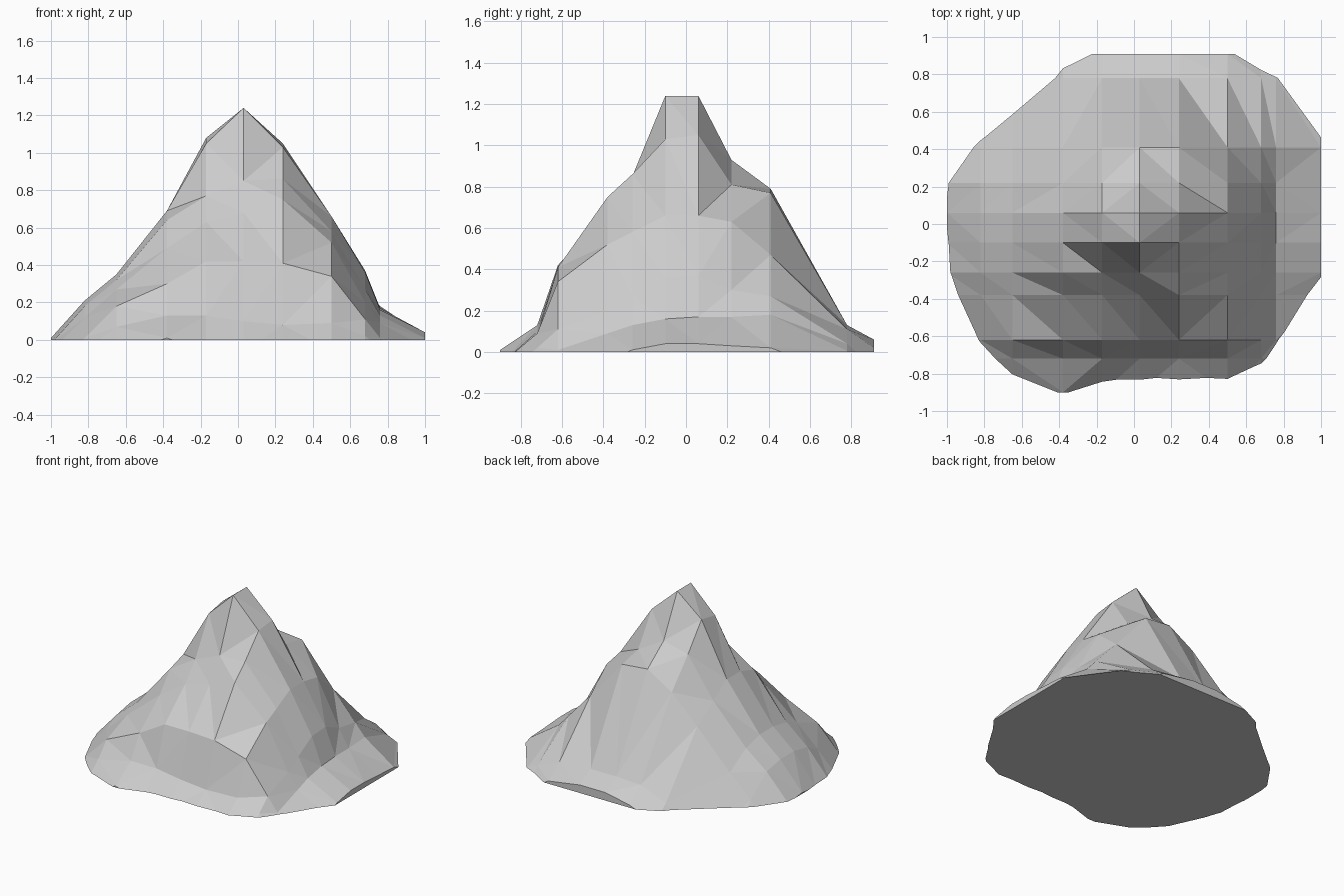
import bpy, bmesh

if "Cube" in bpy.data.objects:
    bpy.data.objects.remove(bpy.data.objects["Cube"])

# Survey grid: column x, row y, and heights in hundredths (negative = outside the foot)
X = [-1, -.82, -.65, -.38, -.17, .03, .24, .5, .68, .76, 1]
Y = [-.9, -.72, -.62, -.38, -.26, -.1, .06, .22, .41, .78, .91]
H = [
    [-40, -20, -8, 1, -6, -6, -5, -6, -12, -18, -40],
    [-30, -6, 7, 13, 13, 10, 8, 9, 2, -4, -30],
    [-15, 1, 18, 30, 42, 42, 41, 34, 11, 1, -20],
    [-6, 12, 27, 49, 63, 68, 75, 52, 20, 9, -4],
    [-2, 18, 32, 64, 77, 85, 86, 58, 27, 13, 1],
    [-1, 21, 35, 69, 105, 124, 103, 66, 36, 16, 4],
    [1, 21, 35, 69, 108, 124, 105, 66, 37, 17, 4],
    [-1, 18, 31, 59, 88, 93, 81, 63, 30, 17, 3],
    [-15, 4, 20, 47, 67, 79, 77, 47, 27, 18, 2],
    [-50, -35, -22, 4, 12, 13, 13, 11, 4, 0.5, -12],
    [-60, -50, -25, -6, 2, 6, 6, 2, -8, -12, -40],
]

bm = bmesh.new()
grid = [[bm.verts.new((x, y, h / 100)) for x, h in zip(X, row)]
        for y, row in zip(Y, H)]

# Faceted slopes: split each cell along its flatter diagonal
for j in range(len(Y) - 1):
    for i in range(len(X) - 1):
        a, b = grid[j][i], grid[j][i + 1]
        c, d = grid[j + 1][i + 1], grid[j + 1][i]
        if abs(a.co.z - c.co.z) < abs(b.co.z - d.co.z):
            tris = ((a, b, c), (a, c, d))
        else:
            tris = ((a, b, d), (b, c, d))
        for t in tris:
            bm.faces.new(t)

# Skirt dropped from the border, then everything below ground is cut off
border = [e for e in bm.edges if e.is_boundary]
skirt = bmesh.ops.extrude_edge_only(bm, edges=border)["geom"]
for v in skirt:
    if isinstance(v, bmesh.types.BMVert):
        v.co.z = -1
bmesh.ops.bisect_plane(bm, geom=bm.verts[:] + bm.edges[:] + bm.faces[:],
                       plane_co=(0, 0, 0), plane_no=(0, 0, 1), clear_inner=True)

# Flat underside
bmesh.ops.holes_fill(bm, edges=[e for e in bm.edges if e.is_boundary], sides=0)
bmesh.ops.recalc_face_normals(bm, faces=bm.faces[:])

mesh = bpy.data.meshes.new("mountain")
bm.to_mesh(mesh)
bm.free()
bpy.context.collection.objects.link(bpy.data.objects.new("mountain", mesh))
